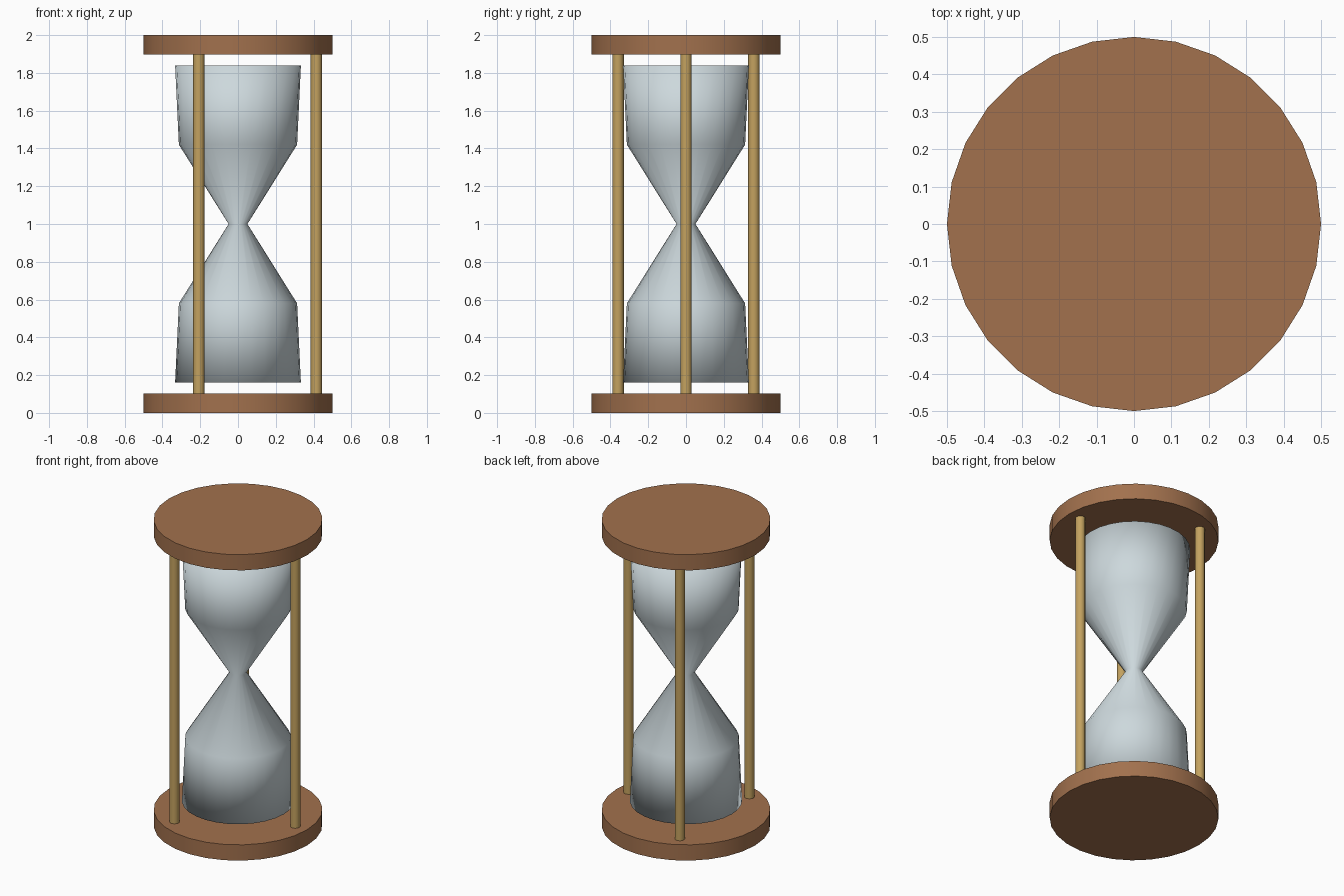
import bpy
import bmesh
import math

if "Cube" in bpy.data.objects:
    bpy.data.objects.remove(bpy.data.objects["Cube"])


def material(name, rgb):
    m = bpy.data.materials.new(name)
    m.diffuse_color = (*rgb, 1.0)
    m.use_nodes = True
    m.node_tree.nodes["Principled BSDF"].inputs["Base Color"].default_value = m.diffuse_color
    return m


wood = material("brown wood", (0.36, 0.165, 0.075))
brass = material("pale gold", (0.55, 0.36, 0.115))
glass_grey = material("pale glass", (0.61, 0.69, 0.72))


def cylinder(name, radius, z0, z1, sides, mat, x=0.0, y=0.0):
    # rotation puts a corner on the +x axis
    bpy.ops.mesh.primitive_cylinder_add(
        vertices=sides, radius=radius, depth=z1 - z0,
        location=(x, y, (z0 + z1) / 2), rotation=(0, 0, math.pi / 2))
    ob = bpy.context.object
    ob.name = name
    ob.data.materials.append(mat)
    bpy.ops.object.shade_smooth_by_angle(angle=math.radians(40))
    return ob


def lathe(name, profile, sides, mat):
    bm = bmesh.new()
    rings = [[bm.verts.new((r * math.cos(math.tau * i / sides),
                            r * math.sin(math.tau * i / sides), z))
              for i in range(sides)] for r, z in profile]
    for low, high in zip(rings, rings[1:]):
        for i in range(sides):
            j = (i + 1) % sides
            bm.faces.new((low[i], low[j], high[j], high[i]))
    bm.faces.new(rings[0][::-1])
    bm.faces.new(rings[-1])
    for f in bm.faces:
        f.smooth = True
    mesh = bpy.data.meshes.new(name)
    bm.to_mesh(mesh)
    bm.free()
    mesh.materials.append(mat)
    ob = bpy.data.objects.new(name, mesh)
    bpy.context.collection.objects.link(ob)
    return ob


# round end plates
cylinder("bottom_plate", 0.5, 0.0, 0.103, 28, wood)
cylinder("top_plate", 0.5, 1.897, 2.0, 28, wood)

# three posts around the glass
for k in range(3):
    a = math.tau * k / 3
    cylinder(f"post_{k + 1}", 0.03, 0.1, 1.9, 12, brass,
             0.415 * math.cos(a), 0.415 * math.sin(a))

# hourglass bulbs, mirrored about the neck
half = [(0.333, 0.16), (0.313, 0.58)]
profile = half + [(0.05, 1.0)] + [(r, 2.0 - z) for r, z in reversed(half)]
lathe("glass_bulbs", profile, 28, glass_grey)
